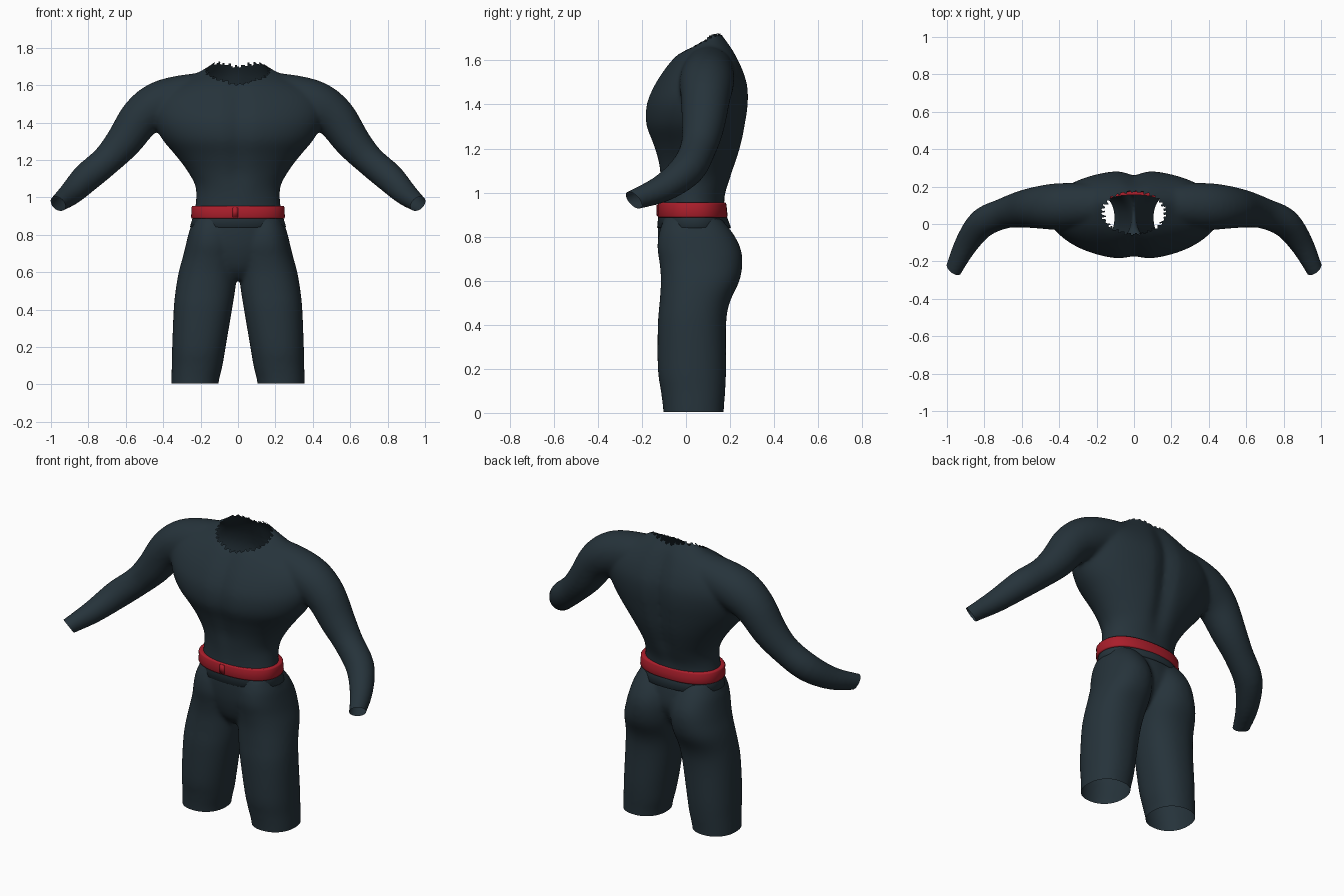
import bpy, bmesh, math
from mathutils import Vector

cube = bpy.data.objects.get("Cube")
if cube:
    bpy.data.objects.remove(cube)


def material(name, color):
    mat = bpy.data.materials.new(name)
    mat.use_nodes = True
    mat.diffuse_color = color
    mat.node_tree.nodes["Principled BSDF"].inputs["Base Color"].default_value = color
    return mat


dark_cloth = material("dark slate cloth", (0.019, 0.033, 0.043, 1))
red_cloth = material("red cloth", (0.40, 0.013, 0.024, 1))


def make_object(name, bm, mat):
    mesh = bpy.data.meshes.new(name)
    bm.to_mesh(mesh)
    bm.free()
    mesh.materials.append(mat)
    mesh.shade_smooth()
    obj = bpy.data.objects.new(name, mesh)
    bpy.context.collection.objects.link(obj)
    return obj


def smooth_rows(rows, steps=4):
    """Catmull-Rom interpolation through rows of numbers."""
    out = []
    for i in range(len(rows) - 1):
        a, b, c, d = (rows[max(0, min(len(rows) - 1, i + k))] for k in (-1, 0, 1, 2))
        for s in range(steps):
            t = s / steps
            out.append([q + t * (r - p) / 2
                        + t * t * (2 * p - 5 * q + 4 * r - u) / 2
                        + t ** 3 * (3 * q - p - 3 * r + u) / 2
                        for p, q, r, u in zip(a, b, c, d)])
    out.append(list(rows[-1]))
    return out


def skin(bm, rings, caps=True):
    loops = [[bm.verts.new(p) for p in ring] for ring in rings]
    n = len(loops[0])
    for lo, hi in zip(loops, loops[1:]):
        for i in range(n):
            j = (i + 1) % n
            bm.faces.new((lo[i], lo[j], hi[j], hi[i]))
    if caps:
        bm.faces.new(loops[0][::-1])
        bm.faces.new(loops[-1])


def section(z, left, right, front, back, power=2.0, groove=0.0, n=64):
    """Rounded horizontal outline, with an optional groove on the centre line."""
    cx, hw = (left + right) / 2, abs(right - left) / 2
    cy, hd = (front + back) / 2, (back - front) / 2
    ring = []
    for i in range(n):
        a = math.tau * i / n
        c, s = math.cos(a), math.sin(a)
        x = cx + hw * math.copysign(abs(c) ** (2 / power), c)
        y = hd * math.copysign(abs(s) ** (2 / power), s)
        depth = groove * (1 if s > 0 else 0.6)
        ring.append((x, cy + y * (1 - depth * math.exp(-(x / 0.05) ** 2)), z))
    return ring


def tube(bm, path, side, n=32):
    """Round sweep along rows of x, y, z, radius."""
    rows = smooth_rows(path)
    pts = [Vector((r[0] * side, r[1], r[2])) for r in rows]
    rings = []
    for i, p in enumerate(pts):
        t = (pts[min(i + 1, len(pts) - 1)] - pts[max(i - 1, 0)]).normalized()
        u = t.cross(Vector((0, 1, 0))).normalized()
        v = t.cross(u)
        rings.append([p + rows[i][3] * (u * math.cos(k * math.tau / n) + v * math.sin(k * math.tau / n))
                      for k in range(n)])
    skin(bm, rings)


# Torso and pelvis: height, half width, front, back
torso = [
    (0.56, 0.06, -0.04, 0.08), (0.62, 0.15, -0.09, 0.15), (0.72, 0.25, -0.12, 0.20),
    (0.82, 0.258, -0.128, 0.195), (0.90, 0.238, -0.122, 0.175), (0.98, 0.225, -0.118, 0.178),
    (1.06, 0.228, -0.122, 0.207), (1.14, 0.27, -0.132, 0.235), (1.22, 0.33, -0.155, 0.258),
    (1.31, 0.405, -0.187, 0.275), (1.40, 0.45, -0.184, 0.287), (1.48, 0.46, -0.152, 0.285),
    (1.55, 0.43, -0.108, 0.265), (1.61, 0.34, -0.06, 0.238), (1.66, 0.23, 0.0, 0.21),
    (1.70, 0.16, 0.05, 0.18), (1.74, 0.11, 0.08, 0.15)]
# Leg: height, inner, outer, front, back
leg = [
    (-0.06, 0.11, 0.358, -0.10, 0.17), (0.02, 0.102, 0.357, -0.104, 0.172),
    (0.10, 0.083, 0.354, -0.114, 0.178), (0.20, 0.066, 0.352, -0.128, 0.182),
    (0.40, 0.032, 0.344, -0.128, 0.182), (0.50, 0.016, 0.334, -0.12, 0.198),
    (0.60, 0.004, 0.317, -0.114, 0.243), (0.68, 0.0, 0.295, -0.12, 0.256),
    (0.75, 0.005, 0.278, -0.13, 0.247), (0.82, 0.02, 0.26, -0.122, 0.21),
    (0.88, 0.05, 0.23, -0.10, 0.16)]
# Shoulder to cuff: x, y, z, radius
arm = [
    (0.14, 0.105, 1.56, 0.11), (0.29, 0.10, 1.535, 0.12), (0.42, 0.093, 1.495, 0.124),
    (0.52, 0.088, 1.425, 0.112), (0.61, 0.077, 1.30, 0.097), (0.70, 0.055, 1.20, 0.082),
    (0.81, 0.005, 1.105, 0.079), (0.895, -0.105, 1.02, 0.064),
    (0.962, -0.238, 0.967, 0.047), (0.99, -0.30, 0.94, 0.044)]

body = bmesh.new()
skin(body, [section(z, -w, w, f, b, groove=0.13 * min(1, max(0, (z - 0.95) * 6)))
            for z, w, f, b in smooth_rows(torso)])
for side in (1, -1):
    skin(body, [section(z, i * side, o * side, f, b, 2.2)
                for z, i, o, f, b in smooth_rows(leg)])
    tube(body, arm, side)
bmesh.ops.recalc_face_normals(body, faces=body.faces)

# Fuse the masses into one smooth skin
source = make_object("body_source", body, dark_cloth)
remesh = source.modifiers.new("fuse", 'REMESH')
remesh.mode = 'VOXEL'
remesh.voxel_size = 0.011
relax = source.modifiers.new("relax", 'SMOOTH')
relax.factor = 0.5
relax.iterations = 12
graph = bpy.context.evaluated_depsgraph_get()
fused = bpy.data.meshes.new_from_object(source.evaluated_get(graph))
bpy.data.objects.remove(source)


def slice_off(bm, point, normal, keep=lambda v: True):
    faces = [f for f in bm.faces if keep(f.calc_center_median())]
    geom = set(faces)
    for f in faces:
        geom.update(f.edges)
        geom.update(f.verts)
    bmesh.ops.bisect_plane(bm, geom=list(geom), plane_co=point, plane_no=normal, clear_outer=True)


def in_neck(p):
    x, y = p.x / 0.165, (p.y - 0.06) / 0.112
    ragged = 1 + 0.05 * math.sin(30 * math.atan2(y, x))
    return p.z > 1.55 and math.hypot(x, y) < ragged


# Cut the cuffs, leg ends, ragged neckline and waist
WAIST = Vector((0, 0, 0.87))
for name, down in (("bodysuit_top", -1), ("trousers", 1)):
    bm = bmesh.new()
    bm.from_mesh(fused)
    slice_off(bm, WAIST, Vector((0, 0, down)))
    if down < 0:
        for side in (1, -1):
            slice_off(bm, Vector((0.962 * side, -0.238, 0.967)), Vector((0.5 * side, -0.65, -0.57)),
                      lambda p: p.x * side > 0.8)
        bmesh.ops.delete(bm, geom=[f for f in bm.faces if in_neck(f.calc_center_median())],
                         context='FACES')
    else:
        slice_off(bm, Vector((0, 0, 0.004)), Vector((0, 0, -1)))
    make_object(name, bm, dark_cloth)
bpy.data.meshes.remove(fused)


def band(name, rows, mat, power):
    bm = bmesh.new()
    skin(bm, [section(z, -w, w, f, b, power) for z, w, f, b in rows], caps=False)
    bmesh.ops.recalc_face_normals(bm, faces=bm.faces)
    return make_object(name, bm, mat)


# Hem of the top showing below the belt
band("waist_hem", [(0.838, 0.250, -0.125, 0.196), (0.842, 0.257, -0.131, 0.204),
                   (0.895, 0.241, -0.126, 0.184)], dark_cloth, 2.1)

# Belt with rolled edges
band("belt", [(0.892, 0.23, -0.11, 0.165), (0.886, 0.247, -0.126, 0.185),
              (0.894, 0.251, -0.130, 0.189), (0.92, 0.249, -0.128, 0.186),
              (0.946, 0.249, -0.128, 0.184), (0.954, 0.244, -0.124, 0.180),
              (0.95, 0.215, -0.10, 0.155)], red_cloth, 2.35)

# Overlapping belt end at the front
bm = bmesh.new()
bmesh.ops.create_cube(bm, size=1)
for v in bm.verts:
    v.co = Vector((v.co.x * 0.03 - 0.015, v.co.y * 0.009 - 0.130, v.co.z * 0.054 + 0.92))
bmesh.ops.bevel(bm, geom=bm.edges[:], offset=0.003, segments=2, affect='EDGES')
make_object("belt_end", bm, red_cloth)
